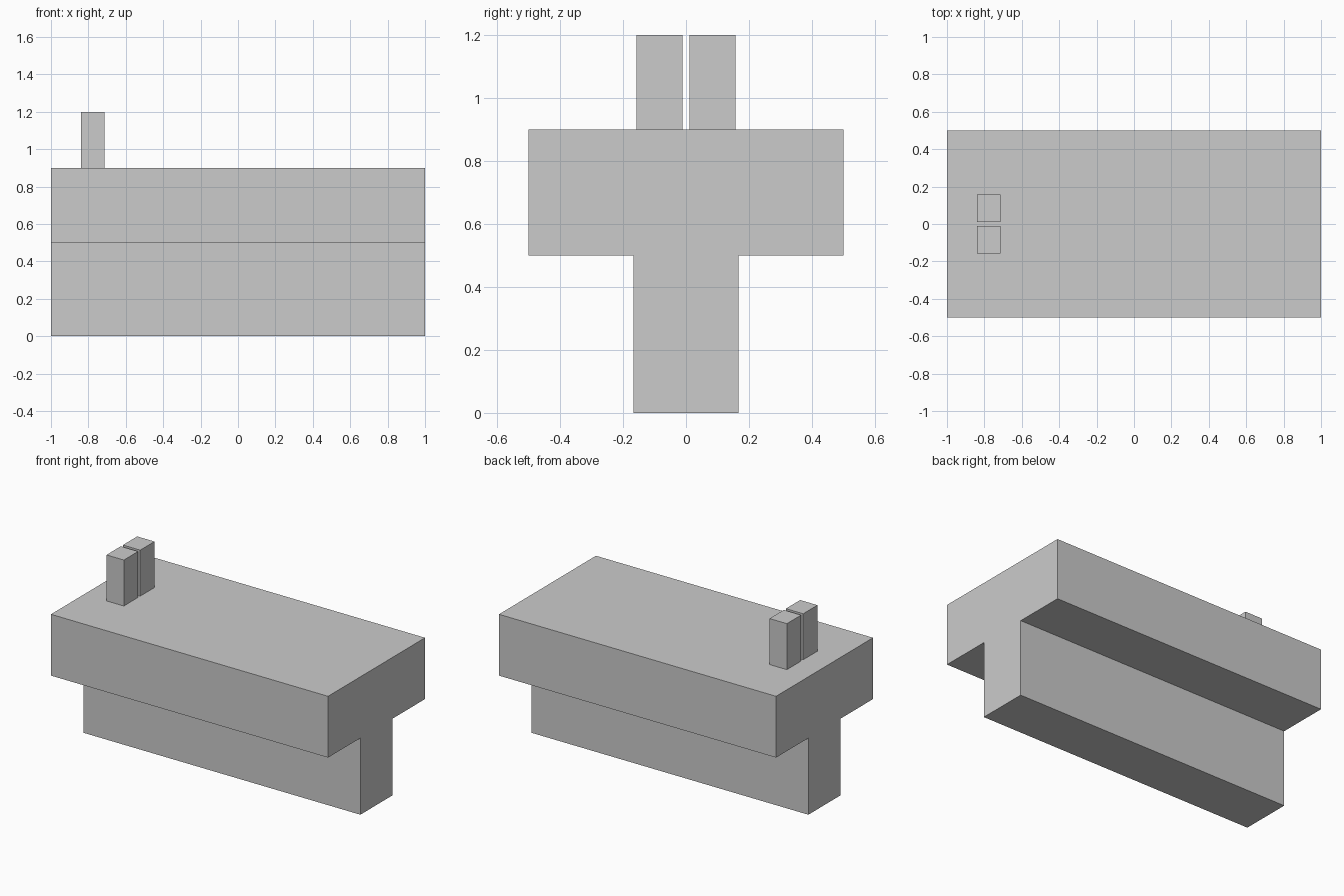
import bpy
import bmesh

if "Cube" in bpy.data.objects:
    bpy.data.objects.remove(bpy.data.objects["Cube"])


def make_object(name, bm):
    bmesh.ops.recalc_face_normals(bm, faces=bm.faces)
    mesh = bpy.data.meshes.new(name)
    bm.to_mesh(mesh)
    bm.free()
    obj = bpy.data.objects.new(name, mesh)
    bpy.context.collection.objects.link(obj)
    return obj


# T-shaped body: a (y, z) profile extruded along x
half = [(1 / 6, 0.0), (1 / 6, 0.5), (0.5, 0.5), (0.5, 0.9)]
profile = half + [(-y, z) for y, z in reversed(half)]
bm = bmesh.new()
face = bm.faces.new([bm.verts.new((-1, y, z)) for y, z in profile])
extruded = bmesh.ops.extrude_face_region(bm, geom=[face], use_keep_orig=True)
new_verts = [v for v in extruded["geom"] if isinstance(v, bmesh.types.BMVert)]
bmesh.ops.translate(bm, verts=new_verts, vec=(2, 0, 0))
make_object("body", bm)

# Pair of upright blocks near the left end, slightly sunk into the body
SINK = 0.01
for name, side in (("front_post", -1), ("back_post", 1)):
    bm = bmesh.new()
    bmesh.ops.create_cube(bm, size=1)
    bmesh.ops.scale(bm, verts=bm.verts, vec=(0.125, 0.147, 0.3 + SINK))
    post = make_object(name, bm)
    post.location = (-0.776, side * 0.0845, 1.05 - SINK / 2)
